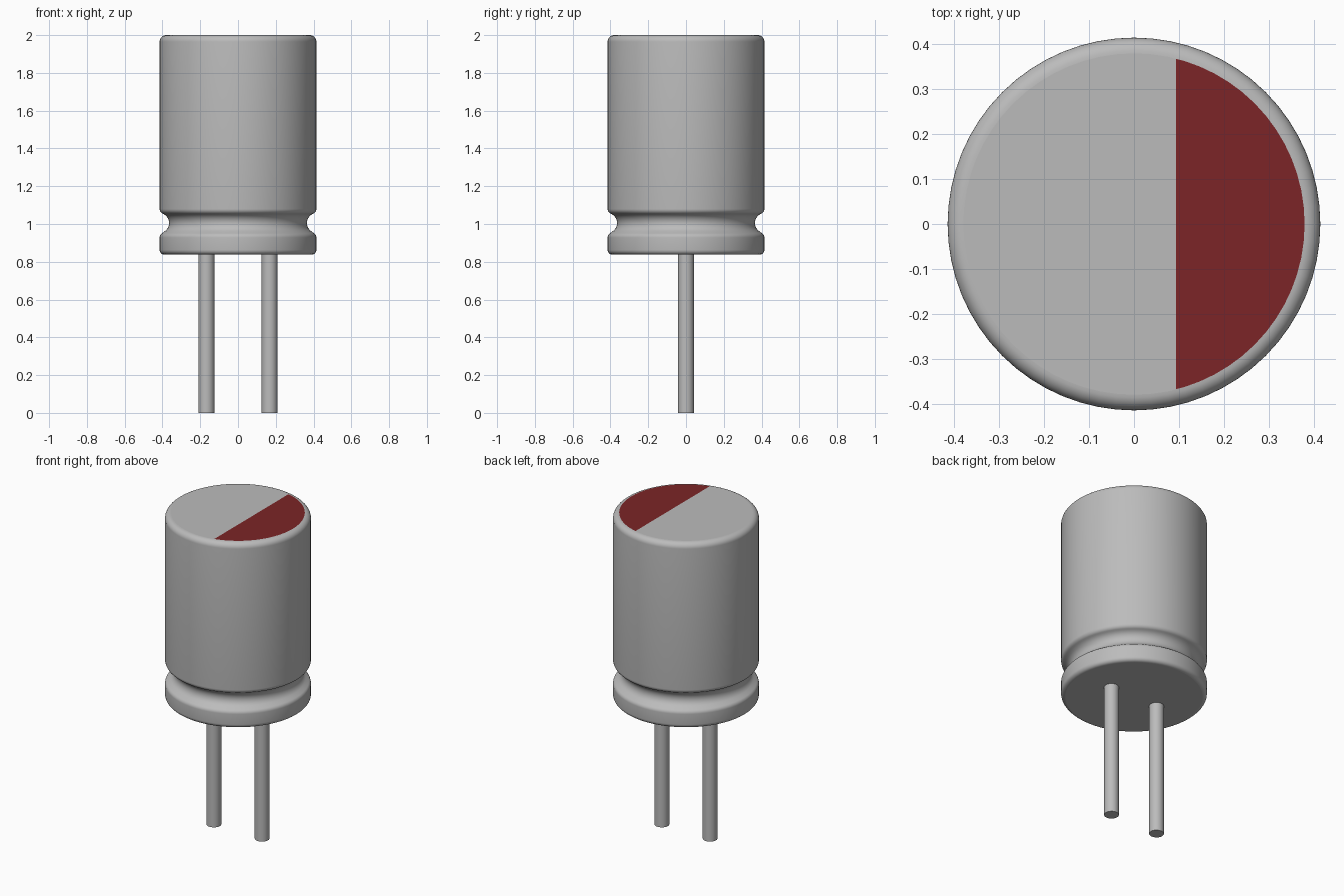
import bpy, bmesh, math

if "Cube" in bpy.data.objects:
    bpy.data.objects.remove(bpy.data.objects["Cube"])


def make_material(name, rgb):
    mat = bpy.data.materials.new(name)
    mat.use_nodes = True
    mat.diffuse_color = (*rgb, 1)
    mat.node_tree.nodes["Principled BSDF"].inputs["Base Color"].default_value = (*rgb, 1)
    return mat


metal = make_material("grey metal", (0.50, 0.50, 0.50))
red = make_material("dark red mark", (0.20, 0.018, 0.020))


def arc(cr, cz, radius, start, end, steps=6):
    """Points (r, z) along a circular arc, angles in degrees."""
    angles = [math.radians(start + (end - start) * i / steps) for i in range(steps + 1)]
    return [(cr + radius * math.cos(a), cz + radius * math.sin(a)) for a in angles]


def lathe(name, profile, sides, mark_x=None):
    """Revolve a profile about z and close both ends with flat caps."""
    bm = bmesh.new()
    rings = []
    for r, z in profile:
        rings.append([bm.verts.new((r * math.cos(2 * math.pi * i / sides),
                                    r * math.sin(2 * math.pi * i / sides), z))
                      for i in range(sides)])
    for low, high in zip(rings, rings[1:]):
        for i in range(sides):
            j = (i + 1) % sides
            bm.faces.new((low[i], low[j], high[j], high[i]))
    bm.faces.new(rings[0][::-1])
    top = bm.faces.new(rings[-1])
    # Cut the top cap along a straight line for the coloured mark
    if mark_x is not None:
        bmesh.ops.bisect_plane(bm, geom=[top, *top.edges, *top.verts],
                               plane_co=(mark_x, 0, 0), plane_no=(1, 0, 0))
    bm.normal_update()
    for f in bm.faces:
        f.smooth = True
        if f.normal.z > 0.999 and mark_x is not None and f.calc_center_median().x > mark_x:
            f.material_index = 1
    mesh = bpy.data.meshes.new(name)
    bm.to_mesh(mesh)
    bm.free()
    mesh.materials.append(metal)
    mesh.materials.append(red)
    obj = bpy.data.objects.new(name, mesh)
    bpy.context.collection.objects.link(obj)
    bpy.ops.object.select_all(action='DESELECT')
    obj.select_set(True)
    bpy.context.view_layer.objects.active = obj
    bpy.ops.object.shade_smooth_by_angle(angle=math.radians(35))
    # Keep the end caps perfectly flat
    for p in mesh.polygons:
        if abs(p.normal.z) > 0.999:
            p.use_smooth = False
    return obj


# Can: rounded base lip, crimped neck groove, straight wall, rounded top rim
can_profile = (
    arc(0.390, 0.863, 0.025, -90, 0)
    + arc(0.388, 0.928, 0.027, 0, 62)
    + arc(0.418, 1.005, 0.053, 242, 118, 10)
    + arc(0.387, 1.080, 0.028, -62, 0)
    + arc(0.380, 1.965, 0.035, 0, 90, 8)
)
lathe("can", can_profile, 64, mark_x=0.093)

# Two straight leads
for name, x in (("left_lead", 0.167), ("right_lead", -0.167)):
    lead = lathe(name, [(0.042, 0.0), (0.042, 0.85)], 24)
    lead.location.x = x
